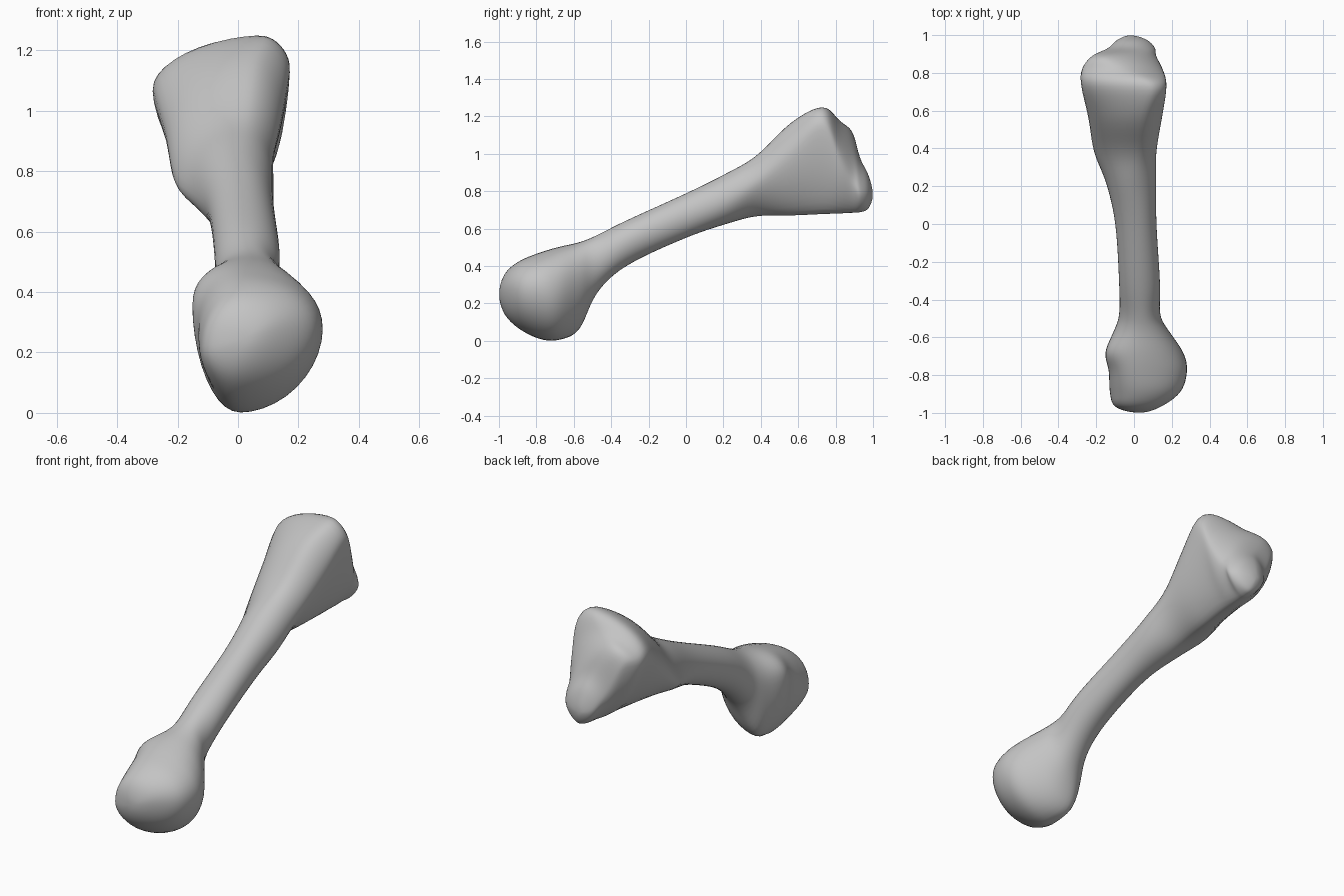
import bpy, bmesh, math
from mathutils import Vector

if "Cube" in bpy.data.objects:
    bpy.data.objects.remove(bpy.data.objects["Cube"], do_unlink=True)

QUARTER = 10      # points per quarter of a cross-section
STEPS = 6         # rings between two key sections

# Key cross-sections along the bone: y, then (x, z) of left, top, right, bottom
lower_head = [
    (-.97, -.10, .22, .02, .36, .14, .28, .00, .14),
    (-.89, -.13, .22, .03, .43, .25, .28, .00, .06),
    (-.78, -.135, .30, .02, .475, .285, .28, .00, .005),
    (-.68, -.155, .37, .03, .505, .265, .27, .00, .00),
    (-.57, -.11, .36, .04, .53, .19, .33, -.03, .055),
]
shaft = [
    (-.48, -.08, .42, .04, .565, .14, .42, .02, .25),
    (-.32, -.08, .53, .03, .645, .14, .53, .03, .40),
    (0, -.10, .67, .02, .79, .12, .67, .02, .55),
    (.22, -.15, .72, .00, .90, .12, .76, -.02, .625),
]
upper_head = [
    (.38, -.215, .77, .02, .995, .12, .85, -.04, .665),
    (.56, -.245, .93, .04, 1.17, .15, 1.0, -.02, .665),
    (.73, -.285, 1.07, .08, 1.255, .175, 1.15, .00, .67),
    (.82, -.28, 1.06, -.06, 1.18, .155, .98, .00, .675),
    (.89, -.225, 1.05, -.15, 1.12, .12, .86, .00, .68),
    (.93, -.14, .88, -.06, .98, .115, .80, .00, .685),
    (.975, -.09, .80, -.03, .89, .07, .79, .00, .705),
]
front_pole = Vector((.03, -1, .25))
back_pole = Vector((-.02, 1, .78))


def section_ring(row, top_power, low_power):
    """Closed ring of four curved quarters; a higher power is more angular."""
    y, lx, lz, tx, tz, rx, rz, bx, bz = row
    quarters = [((lx, lz), (tx, tz), True, top_power),
                ((tx, tz), (rx, rz), False, top_power),
                ((rx, rz), (bx, bz), True, low_power),
                ((bx, bz), (lx, lz), False, low_power)]
    ring = []
    for a, b, sideways_start, power in quarters:
        for i in range(QUARTER):
            t = i / QUARTER * math.pi / 2
            c, s = math.cos(t) ** power, math.sin(t) ** power
            if sideways_start:
                x, z = b[0] + (a[0] - b[0]) * c, a[1] + (b[1] - a[1]) * s
            else:
                x, z = a[0] + (b[0] - a[0]) * s, b[1] + (a[1] - b[1]) * c
            ring.append(Vector((x, y, z)))
    return ring


def mirrored_ring(ring, pole):
    """Ring beyond a pole, so that the end closes as a round dome."""
    return [Vector((2 * pole.x - p.x, p.y, 2 * pole.z - p.z)) for p in ring]


def spline(a, b, c, d, t):
    return (b * 2 + (c - a) * t + (a * 2 - b * 5 + c * 4 - d) * t ** 2
            + (b * 3 - a - c * 3 + d) * t ** 3) / 2


# Key rings with domed ends
keys = [section_ring(r, 0.95, 1.05) for r in lower_head]
keys += [section_ring(r, 1.0, 1.0) for r in shaft]
keys += [section_ring(r, 1.1, 1.25) for r in upper_head]
count = len(keys[0])
keys = ([mirrored_ring(keys[0], front_pole), [front_pole] * count] + keys
        + [[back_pole] * count, mirrored_ring(keys[-1], back_pole)])

# Smooth loft through the key rings
bm = bmesh.new()
rings = []
for k in range(1, len(keys) - 2):
    for step in range(STEPS):
        quad = zip(*keys[k - 1:k + 3])
        rings.append([bm.verts.new(spline(*q, step / STEPS)) for q in quad])
rings.append([bm.verts.new(p) for p in keys[-2]])
for r0, r1 in zip(rings, rings[1:]):
    for i in range(count):
        j = (i + 1) % count
        bm.faces.new((r0[i], r0[j], r1[j], r1[i]))
bmesh.ops.remove_doubles(bm, verts=bm.verts, dist=1e-5)
for _ in range(5):
    bmesh.ops.smooth_vert(bm, verts=bm.verts, factor=0.5,
                          use_axis_x=True, use_axis_y=True, use_axis_z=True)
bmesh.ops.recalc_face_normals(bm, faces=bm.faces)
for face in bm.faces:
    face.smooth = True

mesh = bpy.data.meshes.new("bone")
bm.to_mesh(mesh)
bm.free()
bone = bpy.data.objects.new("bone", mesh)
bpy.context.collection.objects.link(bone)

# Plain grey surface
grey = bpy.data.materials.new("bone_grey")
grey.use_nodes = True
colour = (0.55, 0.55, 0.55, 1)
grey.diffuse_color = colour
grey.node_tree.nodes["Principled BSDF"].inputs["Base Color"].default_value = colour
mesh.materials.append(grey)
